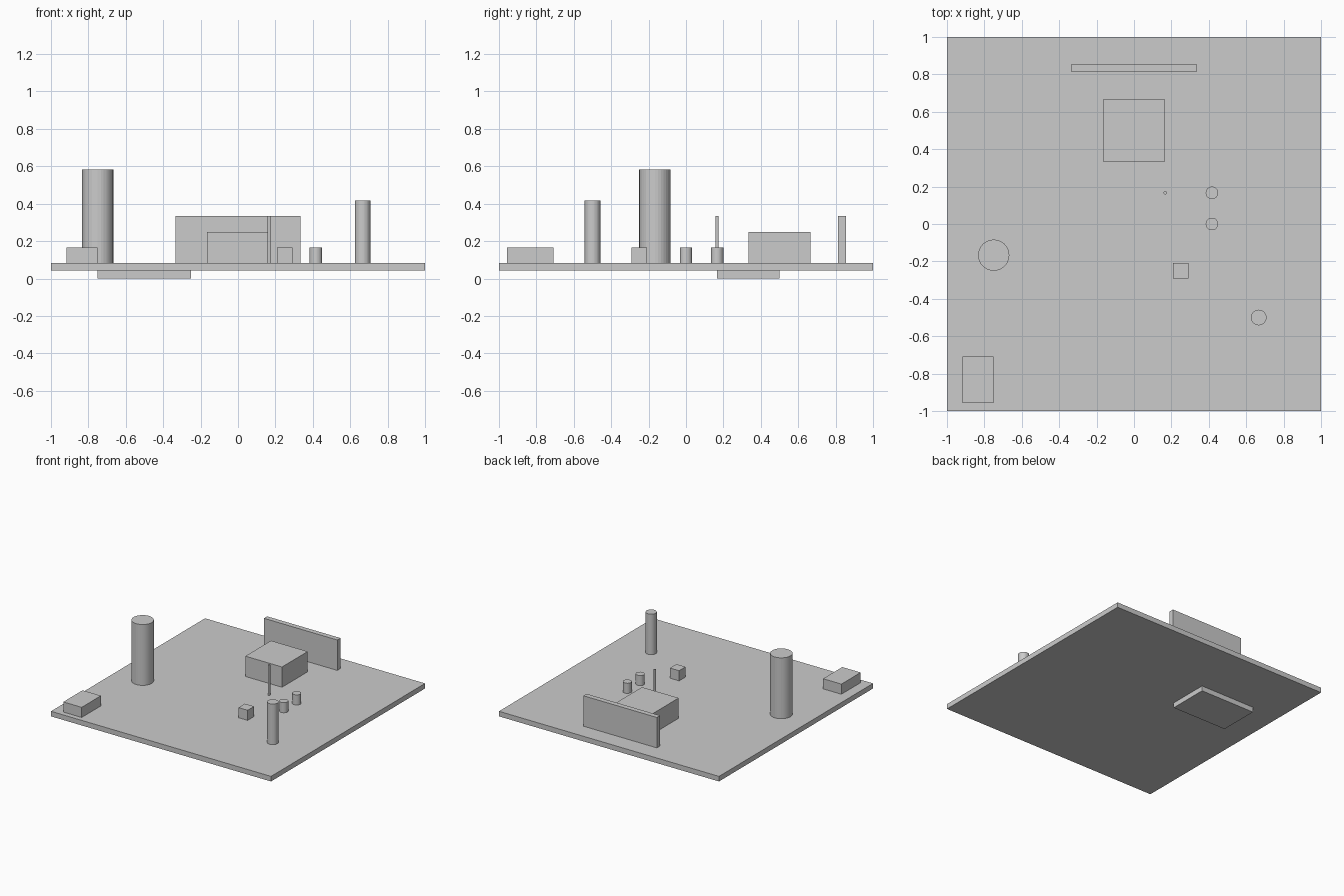
import bpy

if "Cube" in bpy.data.objects:
    bpy.data.objects.remove(bpy.data.objects["Cube"])

U = 1 / 12          # layout unit: the ground slab is 24 units wide
TOP = U             # height of the slab's upper face


def box(name, x, y, w, d, h, z=TOP):
    """Box centred on (x, y), standing on z; all but z given in layout units."""
    bpy.ops.mesh.primitive_cube_add(size=1, location=(x * U, y * U, z + h * U / 2))
    ob = bpy.context.object
    ob.name = name
    ob.scale = (w * U, d * U, h * U)
    return ob


def cylinder(name, x, y, r, h, sides=32):
    """Upright flat-shaded cylinder standing on the slab."""
    bpy.ops.mesh.primitive_cylinder_add(
        vertices=sides, radius=r * U, depth=h * U,
        location=(x * U, y * U, TOP + h * U / 2))
    ob = bpy.context.object
    ob.name = name
    return ob


# Ground slab and the shallow block hanging below it
box("ground_slab", 0, 0, 24, 24, 0.5, z=0.5 * U)
box("under_block", -6, 4, 6, 4, 0.5, z=0)

# Boxes on the slab
box("back_wall", 0, 10, 8, 0.5, 3)
box("main_block", 0, 6, 4, 4, 2)
box("corner_box", -10, -10, 2, 3, 1)
box("small_cube", 3, -3, 1, 1, 1)

# Round parts on the slab
cylinder("large_column", -9, -2, 1, 6)
cylinder("slim_column", 8, -6, 0.5, 4)
cylinder("thin_post", 2, 2, 0.1, 3)
for i, y in enumerate((0, 2)):
    cylinder(f"stub_{i + 1}", 5, y, 0.4, 1)
